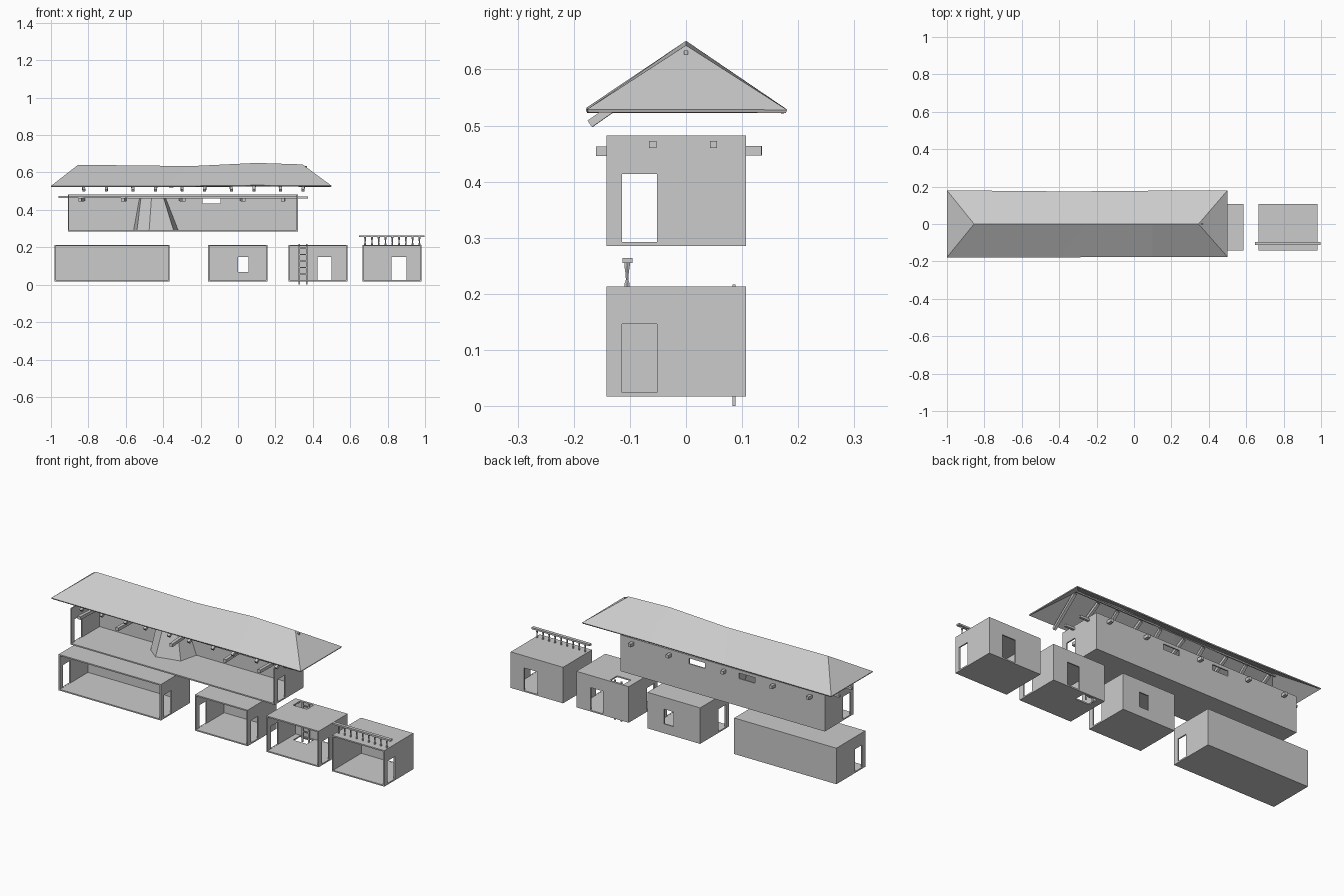
import bpy, bmesh, math
from mathutils import Vector

if "Cube" in bpy.data.objects:
    bpy.data.objects.remove(bpy.data.objects["Cube"])

Y0, Y1, T = -0.142, 0.107, 0.007      # room depth and wall thickness


def mesh_object(name, verts, faces):
    me = bpy.data.meshes.new(name)
    me.from_pydata(verts, [], faces)
    bm = bmesh.new()
    bm.from_mesh(me)
    bmesh.ops.recalc_face_normals(bm, faces=bm.faces)
    bm.to_mesh(me)
    bm.free()
    ob = bpy.data.objects.new(name, me)
    bpy.context.collection.objects.link(ob)
    return ob


def box(name, x0, x1, y0, y1, z0, z1):
    v = [(x, y, z) for x in (x0, x1) for y in (y0, y1) for z in (z0, z1)]
    f = [(0, 1, 3, 2), (4, 6, 7, 5), (0, 4, 5, 1), (2, 3, 7, 6), (0, 2, 6, 4), (1, 5, 7, 3)]
    return mesh_object(name, v, f)


def beam(name, a, b, w, h):
    """Square timber between two points."""
    a, b = Vector(a), Vector(b)
    d = (b - a).normalized()
    side = d.cross(Vector((0, 0, 1))).normalized() * w / 2
    up = side.cross(d).normalized() * h / 2
    v = [p + side * i + up * j for p in (a, b) for i, j in ((-1, -1), (1, -1), (1, 1), (-1, 1))]
    f = [(0, 1, 2, 3), (4, 5, 6, 7)] + [(i, (i + 1) % 4, (i + 1) % 4 + 4, i + 4) for i in range(4)]
    return mesh_object(name, v, f)


def lathe(name, x, y, profile, n=6):
    """Turned post from (radius, z) pairs."""
    v = [(x + r * math.cos(i * math.tau / n), y + r * math.sin(i * math.tau / n), z)
         for r, z in profile for i in range(n)]
    f = [(k * n + i, k * n + (i + 1) % n, (k + 1) * n + (i + 1) % n, (k + 1) * n + i)
         for k in range(len(profile) - 1) for i in range(n)]
    f += [tuple(range(n)), tuple(range(len(v) - n, len(v)))]
    return mesh_object(name, v, f)


def cut(ob, *dims):
    c = box("cutter", *dims)
    c.hide_render = True
    m = ob.modifiers.new("cut", 'BOOLEAN')
    m.operation, m.solver, m.object = 'DIFFERENCE', 'EXACT', c
    bpy.context.view_layer.objects.active = ob
    bpy.ops.object.modifier_apply(modifier=m.name)
    bpy.data.objects.remove(c)


def room(name, x0, x1, z0, z1, left=True, right=True, back=(), holes=(), ceiling=True):
    """Open-fronted room with end doors, back openings and floor/roof hatches."""
    ob = box(name, x0, x1, Y0, Y1, z0, z1)
    cut(ob, x0 + T, x1 - T, Y0 - 0.05, Y1 - T, z0 + T, z1 - T if ceiling else z1 + 0.05)
    for use, x in ((left, x0 + T / 2), (right, x1 - T / 2)):
        if use:
            cut(ob, x - T, x + T, -0.114, -0.052, z0 + T + 0.0005, z0 + 0.129)
    for a, b, c, d in back:
        cut(ob, a, b, Y1 - 2 * T, Y1 + T, c, d)
    for dims in holes:
        cut(ob, *dims, z0 - 0.02, z1 + 0.02)
    return ob


# Lower rooms
room("long_lower_room", -0.98, -0.365, 0.017, 0.213)
room("window_room", -0.16, 0.157, 0.017, 0.213, back=[(0.0, 0.057, 0.068, 0.148)])
room("ladder_room", 0.27, 0.585, 0.017, 0.213, back=[(0.425, 0.5, 0.0245, 0.147)],
     holes=[(0.307, 0.39, 0.035, 0.095)])
room("balcony_room", 0.665, 0.98, 0.017, 0.213, left=False,
     back=[(0.82, 0.9, 0.0245, 0.147)])

# Ladder through the hatches
for x in (0.328, 0.368):
    box("ladder_rail", x - 0.004, x + 0.004, 0.083, 0.088, 0, 0.217)
for i in range(6):
    z = 0.022 + i * 0.035
    box("ladder_rung", 0.328, 0.368, 0.0835, 0.0875, z - 0.003, z + 0.003)

# Balcony railing
box("hand_rail", 0.647, 0.997, -0.113, -0.095, 0.255, 0.264)
for i in range(9):
    lathe("baluster", 0.68 + i * 0.0362, -0.105,
          [(0.005, 0.213), (0.005, 0.219), (0.0025, 0.225), (0.0035, 0.237), (0.0055, 0.25), (0.0055, 0.256)])

# Upper hall, open to the roof
room("upper_hall", -0.91, 0.32, 0.285, 0.482, ceiling=False,
     back=[(-0.19, -0.093, 0.435, 0.465), (-0.49, -0.393, 0.435, 0.465)])

# Ceiling timbers
for y in (-0.059, 0.049):
    beam("long_beam", (-0.96, y, 0.469), (0.375, y, 0.466), 0.013, 0.012)
for x, s in ((-0.835, 0.01), (-0.61, 0.006), (-0.3, -0.01), (0.025, -0.006), (0.243, 0.004)):
    beam("cross_beam", (x - s, -0.16, 0.454), (x + s, 0.135, 0.455), 0.017, 0.017)

# Fireplace hood against the back wall
yb = Y1 - T
base = [(-0.558, yb), (-0.54, 0.02), (-0.475, -0.03), (-0.345, 0.0), (-0.32, yb)]
top = [(-0.525, yb), (-0.518, 0.06), (-0.462, 0.03), (-0.4, 0.045), (-0.39, yb)]
mesh_object("fireplace_hood",
            [(x, y, 0.292) for x, y in base] + [(x, y, 0.472) for x, y in top],
            [(i, i + 1, i + 6, i + 5) for i in range(4)])

# Sagging hip roof
ridge = [(-0.855, 0, 0.641), (-0.25, 0, 0.634), (0.1, 0, 0.651), (0.345, 0, 0.643)]
front = [(-1, -0.178, 0.528), (-0.4, -0.178, 0.527), (0.1, -0.177, 0.532), (0.5, -0.176, 0.529)]
rear = [(-1, 0.18, 0.528), (-0.35, 0.174, 0.526), (0.1, 0.178, 0.53), (0.5, 0.18, 0.528)]
faces = [(0, 4, 8), (3, 11, 7)]
for i in range(3):
    faces += [(i, 4 + i, 5 + i, i + 1), (i, i + 1, 9 + i, 8 + i)]
roof = mesh_object("roof", ridge + front + rear, faces)
# make the shell face upwards, then thicken inwards
if roof.data.polygons[2].normal.z < 0:
    roof.data.flip_normals()
sol = roof.modifiers.new("thickness", 'SOLIDIFY')
sol.thickness, sol.offset = 0.006, -1

# Ridge beam and front rafters
beam("ridge_beam", (-0.87, 0, 0.624), (0.37, 0, 0.63), 0.007, 0.007)
for i in range(10):
    x = -0.83 + i * 0.1315
    s = 0.006 * (-1) ** i
    beam("rafter", (x + s, -0.171, 0.503), (x - s, -0.004, 0.62), 0.015, 0.014)
